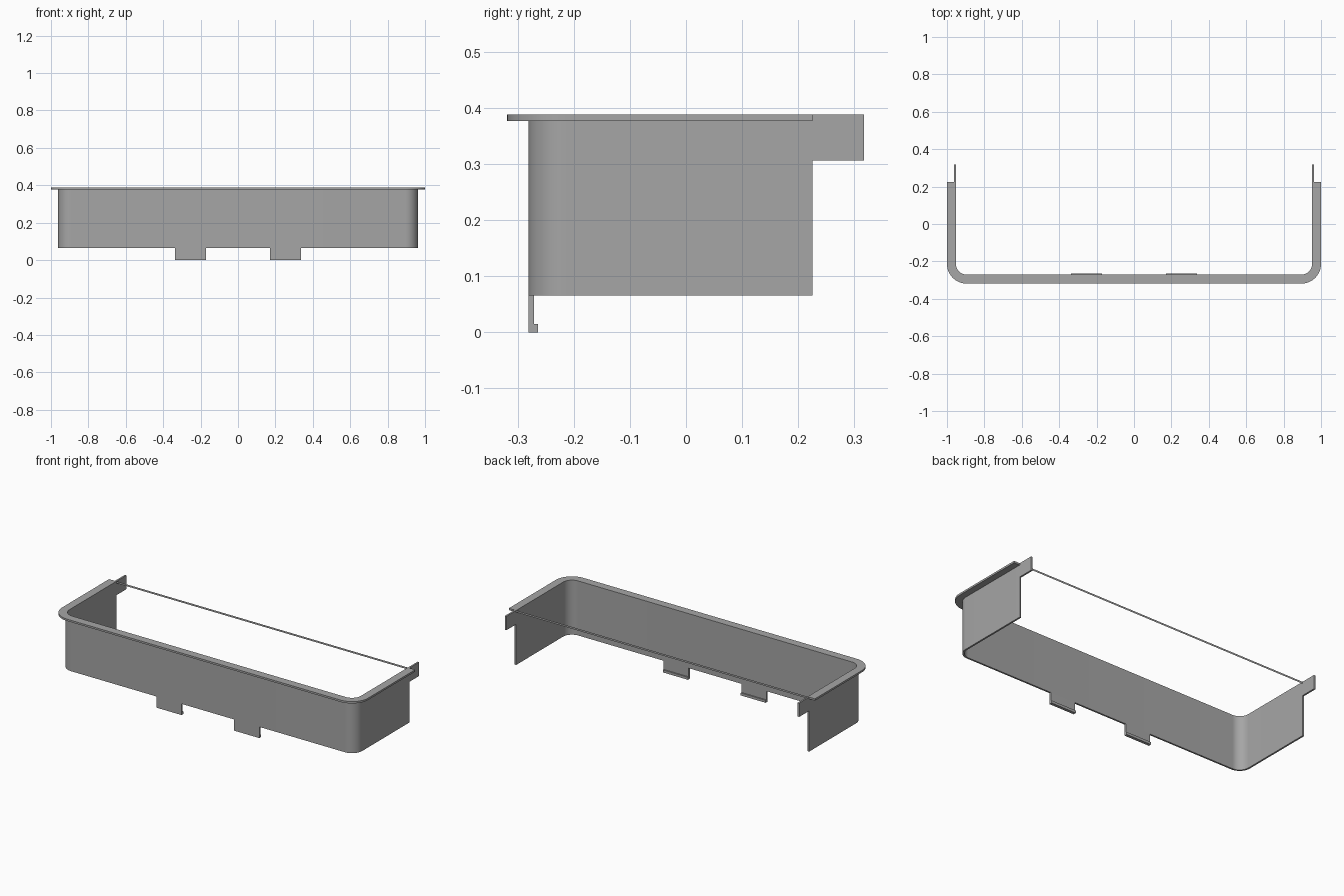
import bpy
import bmesh
from math import cos, sin, pi, radians

if "Cube" in bpy.data.objects:
    bpy.data.objects.remove(bpy.data.objects["Cube"], do_unlink=True)

grey = bpy.data.materials.new("neutral grey")
grey.use_nodes = True
colour = (0.38, 0.38, 0.38, 1)
grey.diffuse_color = colour
grey.node_tree.nodes["Principled BSDF"].inputs["Base Color"].default_value = colour

BACK, TOP = 0.225, 0.388
WALL_X, WALL_Y, WALL_R = 0.962, -0.281, 0.068
THICK, RIM = 0.01, 0.038
WALL_BOTTOM, RIM_BOTTOM = 0.066, 0.377


def finish(name, bm, smooth=False):
    mesh = bpy.data.meshes.new(name)
    bmesh.ops.recalc_face_normals(bm, faces=bm.faces)
    bm.to_mesh(mesh)
    bm.free()
    mesh.materials.append(grey)
    obj = bpy.data.objects.new(name, mesh)
    bpy.context.collection.objects.link(obj)
    if smooth:
        bpy.ops.object.select_all(action="DESELECT")
        obj.select_set(True)
        bpy.context.view_layer.objects.active = obj
        bpy.ops.object.shade_smooth_by_angle(angle=radians(30))
    return obj


def u_path(offset, steps=14):
    """Open U with rounded front corners, offset outward from the wall."""
    x, y, r = WALL_X + offset, WALL_Y - offset, WALL_R + offset
    half = [(x, BACK)]
    for i in range(steps + 1):
        a = pi / 2 * i / steps
        half.append((x - r + r * cos(a), y + r - r * sin(a)))
    return half + [(-px, py) for px, py in reversed(half)]


def u_band(name, outer, inner, z0, z1):
    """Solid band between two offsets of the U path."""
    bm = bmesh.new()
    rings = []
    for (ox, oy), (ix, iy) in zip(u_path(outer), u_path(inner)):
        corners = [(ox, oy, z0), (ox, oy, z1), (ix, iy, z1), (ix, iy, z0)]
        rings.append([bm.verts.new(c) for c in corners])
    for a, b in zip(rings, rings[1:]):
        for k in range(4):
            n = (k + 1) % 4
            bm.faces.new((a[k], a[n], b[n], b[k]))
    bm.faces.new(rings[0])
    bm.faces.new(rings[-1])
    return finish(name, bm, smooth=True)


def extrude_x(name, profile, x0, x1):
    """Solid from a (y, z) profile, extruded along x."""
    bm = bmesh.new()
    a = [bm.verts.new((x0, y, z)) for y, z in profile]
    b = [bm.verts.new((x1, y, z)) for y, z in profile]
    bm.faces.new(a)
    bm.faces.new(b)
    for k in range(len(a)):
        n = (k + 1) % len(a)
        bm.faces.new((a[k], a[n], b[n], b[k]))
    return finish(name, bm)


# Wall and the rim around its top
u_band("wall", 0, -THICK, WALL_BOTTOM, TOP)
u_band("rim", RIM, 0, RIM_BOTTOM, TOP)

# Rear arms and hooked front tabs, mirrored left and right
arm = [(BACK, 0.306), (0.317, 0.306), (0.317, TOP), (BACK, TOP)]
inside = WALL_Y + THICK
hook = [(WALL_Y, 0), (-0.264, 0), (-0.264, 0.015), (inside, 0.015),
        (inside, WALL_BOTTOM), (WALL_Y, WALL_BOTTOM)]
for side, s in (("left", 1), ("right", -1)):
    extrude_x(side + "_rear_arm", arm, s * (WALL_X - THICK), s * WALL_X)
    extrude_x(side + "_front_tab", hook, s * 0.172, s * 0.336)

# Paper-thin strip joining the two rim ends
bm = bmesh.new()
w = WALL_X - THICK
bm.faces.new([bm.verts.new(p) for p in (
    (w, BACK, RIM_BOTTOM), (-w, BACK, RIM_BOTTOM), (-w, BACK, TOP), (w, BACK, TOP))])
finish("rear_strip", bm)
